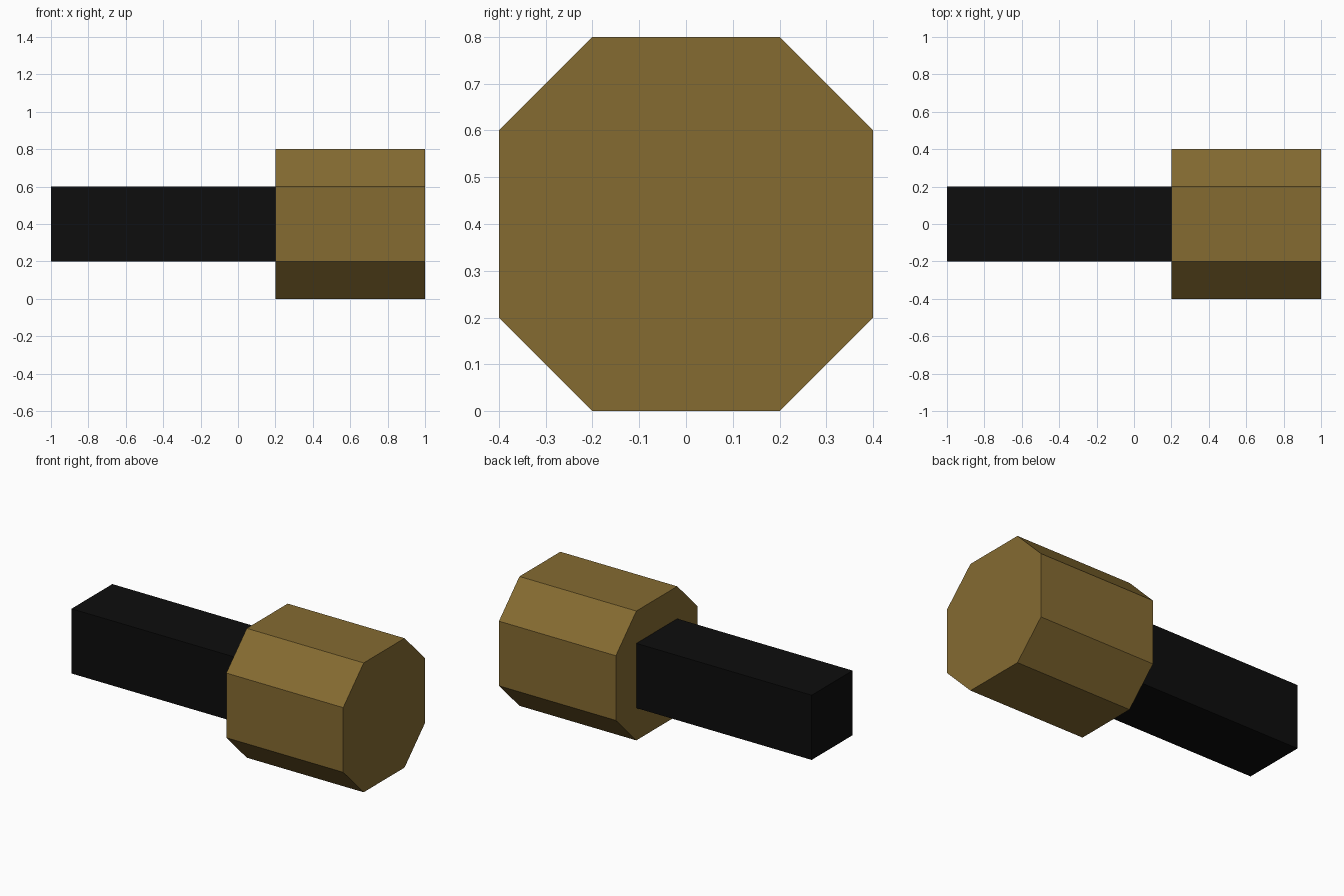
import bpy, bmesh

if "Cube" in bpy.data.objects:
    bpy.data.objects.remove(bpy.data.objects["Cube"])


def material(name, rgb):
    m = bpy.data.materials.new(name)
    m.diffuse_color = (*rgb, 1.0)
    m.use_nodes = True
    m.node_tree.nodes["Principled BSDF"].inputs["Base Color"].default_value = m.diffuse_color
    return m


def prism(name, profile, x0, x1, mat):
    """Extrude a (y, z) profile along x, capped at both ends."""
    bm = bmesh.new()
    face = bm.faces.new([bm.verts.new((x0, y, z)) for y, z in profile])
    ext = bmesh.ops.extrude_face_region(bm, geom=[face], use_keep_orig=True)
    moved = [v for v in ext["geom"] if isinstance(v, bmesh.types.BMVert)]
    bmesh.ops.translate(bm, verts=moved, vec=(x1 - x0, 0, 0))
    bmesh.ops.recalc_face_normals(bm, faces=bm.faces)
    me = bpy.data.meshes.new(name)
    bm.to_mesh(me)
    bm.free()
    me.materials.append(mat)
    ob = bpy.data.objects.new(name, me)
    bpy.context.collection.objects.link(ob)
    return ob


brown = material("brown", (0.235, 0.147, 0.031))
black = material("black", (0.004, 0.004, 0.004))

CZ = 0.4  # height of the long axis

# Eight-sided head
octagon = [(0.2, -0.4), (0.4, -0.2), (0.4, 0.2), (0.2, 0.4),
           (-0.2, 0.4), (-0.4, 0.2), (-0.4, -0.2), (-0.2, -0.4)]
prism("head", [(y, z + CZ) for y, z in octagon], 0.2, 1.0, brown)

# Square handle
square = [(0.2, -0.2), (0.2, 0.2), (-0.2, 0.2), (-0.2, -0.2)]
prism("handle", [(y, z + CZ) for y, z in square], -1.0, 0.2, black)
